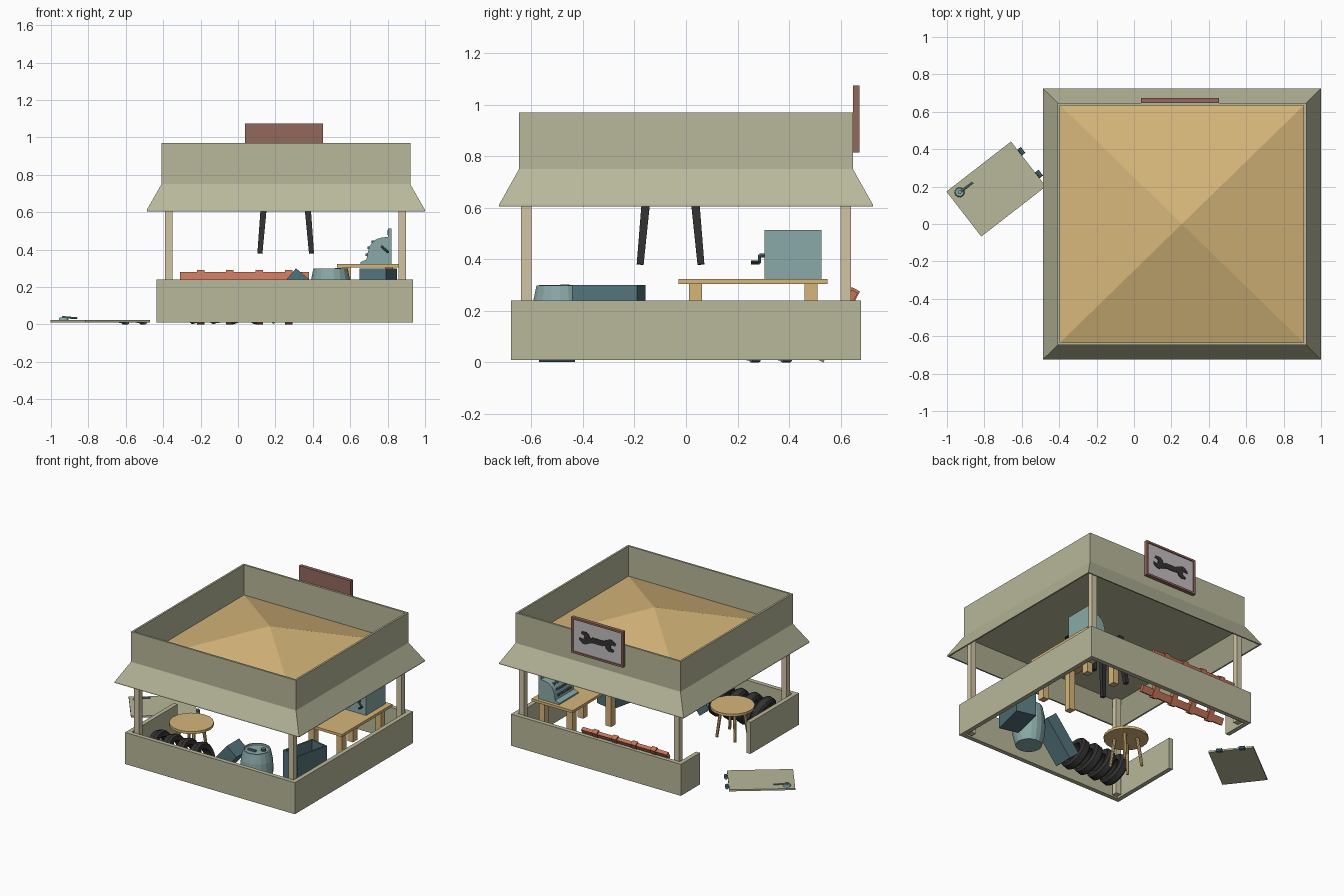
import bpy, bmesh, math
from mathutils import Vector, Matrix

if "Cube" in bpy.data.objects:
    bpy.data.objects.remove(bpy.data.objects["Cube"])


def mat(name, r, g, b):
    m = bpy.data.materials.new(name)
    lin = [((c / 255 + 0.055) / 1.055) ** 2.4 for c in (r, g, b)]
    m.diffuse_color = (*lin, 1)
    m.use_nodes = True
    m.node_tree.nodes["Principled BSDF"].inputs["Base Color"].default_value = m.diffuse_color
    return m


WALL = mat("sage plaster", 184, 184, 155)
POST = mat("pale wood", 208, 197, 165)
WOOD = mat("tan wood", 214, 182, 122)
RUST = mat("terracotta", 198, 116, 88)
TEAL = mat("light teal metal", 138, 170, 168)
DARK = mat("dark teal metal", 82, 115, 122)
BLACK = mat("black rubber", 50, 50, 51)
BROWN = mat("brown frame", 146, 105, 92)
GREY = mat("light grey", 196, 190, 192)


def finish(name, bm, m, matrix=None, smooth=False):
    if matrix:
        bm.transform(matrix)
    bmesh.ops.recalc_face_normals(bm, faces=bm.faces)
    me = bpy.data.meshes.new(name)
    bm.to_mesh(me)
    bm.free()
    me.materials.append(m)
    ob = bpy.data.objects.new(name, me)
    bpy.context.collection.objects.link(ob)
    if smooth:
        bpy.ops.object.select_all(action='DESELECT')
        ob.select_set(True)
        bpy.context.view_layer.objects.active = ob
        bpy.ops.object.shade_smooth_by_angle(angle=math.radians(40))
    return ob


def box(name, lo, hi, m, matrix=None):
    bm = bmesh.new()
    bmesh.ops.create_cube(bm, size=1)
    lo, hi = Vector(lo), Vector(hi)
    bm.transform(Matrix.Translation((lo + hi) / 2) @ Matrix.Diagonal((*(hi - lo), 1)))
    return finish(name, bm, m, matrix)


def rod(name, a, b, r1, r2, m, n=8, matrix=None):
    """Tapered cylinder from a to b."""
    a, b = Vector(a), Vector(b)
    bm = bmesh.new()
    bmesh.ops.create_cone(bm, cap_ends=True, segments=n, radius1=r1, radius2=r2, depth=(b - a).length)
    if n == 4:
        bm.transform(Matrix.Rotation(math.pi / 4, 4, 'Z'))
        rot = Vector((0, 0, 1)).rotation_difference(b - a).to_matrix().to_4x4()
    else:
        rot = (b - a).to_track_quat('Z', 'Y').to_matrix().to_4x4()
    bm.transform(Matrix.Translation((a + b) / 2) @ rot)
    return finish(name, bm, m, matrix)


def rings(name, loops, m, matrix=None, closed=False, smooth=False):
    """Bridge successive point loops into one surface, capped unless closed."""
    bm = bmesh.new()
    vs = [[bm.verts.new(p) for p in lp] for lp in loops]
    n = len(vs[0])
    for i in range(len(vs) if closed else len(vs) - 1):
        a, b = vs[i], vs[(i + 1) % len(vs)]
        for j in range(n):
            bm.faces.new((a[j], a[(j + 1) % n], b[(j + 1) % n], b[j]))
    if not closed:
        bm.faces.new(vs[0])
        bm.faces.new(vs[-1])
    return finish(name, bm, m, matrix, smooth)


def circle(r, z, n):
    return [(r * math.cos(2 * math.pi * i / n), r * math.sin(2 * math.pi * i / n), z) for i in range(n)]


def rect(hx, hy, z):
    return [(-hx, -hy, z), (hx, -hy, z), (hx, hy, z), (-hx, hy, z)]


T, R = Matrix.Translation, Matrix.Rotation

# Low walls with a doorway on the left
X0, X1, Y, t = -0.435, 0.935, 0.68, 0.032
box("front_wall", (X0, -Y, 0.01), (X1, -Y + t, 0.24), WALL)
box("back_wall", (X0, Y - t, 0.01), (X1, Y, 0.24), WALL)
box("right_wall", (X1 - t, -Y + t, 0.01), (X1, Y - t, 0.24), WALL)
box("left_wall_front", (X0, -Y + t, 0.01), (X0 + t, -0.12, 0.24), WALL)
box("left_wall_back", (X0, 0.46, 0.01), (X0 + t, Y - t, 0.24), WALL)

# Corner posts
for px in (-0.37, 0.877):
    for py in (-0.62, 0.62):
        box("corner_post", (px - 0.02, py - 0.02, 0.015), (px + 0.02, py + 0.02, 0.745), POST)

# Roof: flared skirt with parapet, ceiling and low pyramid
C = T((0.256, 0, 0))
rings("roof_skirt_and_parapet", [rect(0.7435, 0.725, 0.605), rect(0.7435, 0.725, 0.613),
      rect(0.665, 0.648, 0.75), rect(0.665, 0.648, 0.97), rect(0.651, 0.634, 0.97),
      rect(0.651, 0.634, 0.745), rect(0.732, 0.714, 0.605)], WALL, C, closed=True)
box("ceiling", (-0.652, -0.635, 0.738), (0.652, 0.635, 0.75), WALL, C)
bm = bmesh.new()
base = [bm.verts.new(p) for p in rect(0.651, 0.634, 0.751)]
tip = bm.verts.new((0, 0, 0.94))
bm.faces.new(base)
for i in range(4):
    bm.faces.new((base[i], base[(i + 1) % 4], tip))
finish("roof_pyramid", bm, WOOD, C)

# Hanging legs under the ceiling
for sx in (-1, 1):
    for sy in (-1, 1):
        rod("hanging_leg", (0.255 + sx * 0.138, -0.06 + sy * 0.118, 0.38),
            (0.255 + sx * 0.108, -0.06 + sy * 0.085, 0.74), 0.019, 0.025, BLACK, 4)

# Sign with a spanner on the back parapet
a, b, lo, hi, f = 0.038, 0.455, 0.815, 1.075, 0.014
box("sign_back", (a, 0.648, lo), (b, 0.66, hi), BROWN)
for x0, x1, z0, z1 in ((a, b, lo, lo + f), (a, b, hi - f, hi),
                       (a, a + f, lo + f, hi - f), (b - f, b, lo + f, hi - f)):
    box("sign_frame", (x0, 0.66, z0), (x1, 0.674, z1), BROWN)
box("sign_panel", (a + f, 0.66, lo + f), (b - f, 0.666, hi - f), GREY)
up = [(0.04, 0.02), (0.066, 0.024), (0.08, 0.04), (0.105, 0.047), (0.138, 0.035), (0.142, 0.018), (0.11, 0.014)]
head = [(x, -y) for x, y in up] + up[::-1]
ca, sa = math.cos(0.3), math.sin(0.3)
head = [p if abs(p[0] - 0.04) < 1e-6 else
        (0.1 + (p[0] - 0.1) * ca - p[1] * sa, (p[0] - 0.1) * sa + p[1] * ca) for p in head]
outline = head + [(-x, -y) for x, y in head]
rings("sign_spanner", [[(0.2465 + x, y, 0.945 + z) for x, z in outline] for y in (0.665, 0.67)], BLACK)

# Ladder lying on its side against the back wall
L = T((0.035, 0.588, 0.146)) @ R(-math.radians(27.4), 4, 'X')
for z in (-0.122, 0.122):
    box("ladder_rail", (-0.345, -0.013, z - 0.024), (0.345, 0.013, z + 0.024), RUST, L)
for x in (-0.235, -0.078, 0.079, 0.236):
    box("ladder_rung", (x - 0.02, -0.018, -0.155), (x + 0.02, 0.018, 0.155), RUST, L)

# Tyres leaning in a row along the front wall
for i in range(4):
    M = T((-0.26 + 0.11 * i, -0.515, 0.117)) @ R(math.radians(-18), 4, 'Y') @ R(math.pi / 2, 4, 'Y')
    prof = [(0.07, -0.028), (0.1, -0.034), (0.115, -0.02), (0.115, 0.02), (0.1, 0.034), (0.07, 0.028)]
    rings("tyre", [circle(r, z, 20) for r, z in prof], BLACK, M, closed=True, smooth=True)

# Round table
S = T((-0.173, -0.288, 0))
rings("round_table_top", [circle(0.148, 0.217, 20), circle(0.148, 0.235, 20)], WOOD, S)
for i in range(4):
    c, s = math.cos(math.pi / 4 + i * math.pi / 2), math.sin(math.pi / 4 + i * math.pi / 2)
    rod("round_table_leg", (0.105 * c, 0.105 * s, 0.01), (0.075 * c, 0.075 * s, 0.22), 0.01, 0.012, WOOD, 8, S)

# Barrel with lid fittings
B = T((0.495, -0.49, 0))
rings("barrel", [circle(r, z, 18) for r, z in ((0.088, 0.012), (0.105, 0.08), (0.111, 0.155),
      (0.106, 0.23), (0.092, 0.298), (0.083, 0.298), (0.081, 0.288))], TEAL, B)
rod("barrel_cap", (0.04, 0.02, 0.285), (0.04, 0.02, 0.303), 0.018, 0.018, DARK, 10, B)
box("barrel_handle", (-0.05, -0.035, 0.286), (0.01, -0.02, 0.3), DARK, B)

# Leaning metal box
J = T((0.31, 0, 0.30)) @ R(math.radians(40), 4, 'Y')
box("leaning_box", (0, -0.57, -0.305), (0.1, -0.43, 0), DARK, J)

# Open crate
K = T((0.75, -0.30, 0)) @ R(math.radians(-13), 4, 'Z')
rings("open_crate", [rect(0.072, 0.129, 0.012), rect(0.072, 0.129, 0.30),
      rect(0.06, 0.117, 0.30), rect(0.06, 0.117, 0.16)], DARK, K)

# Workbench
box("bench_top", (0.53, -0.03, 0.304), (0.86, 0.55, 0.323), WOOD)
for x in (0.56, 0.785):
    for y in (0.012, 0.46):
        box("bench_leg", (x, y, 0.01), (x + 0.045, y + 0.05, 0.304), WOOD)

# Till with keys and a crank
prof = [(0.655, 0.323), (0.655, 0.333), (0.687, 0.347), (0.694, 0.385), (0.702, 0.415), (0.718, 0.44),
        (0.742, 0.457), (0.77, 0.465), (0.803, 0.468), (0.803, 0.513), (0.82, 0.513), (0.82, 0.323)]
rings("till_body", [[(x, y, z) for x, z in prof] for y in (0.305, 0.525)], TEAL)
for x, z in ((0.693, 0.372), (0.703, 0.41), (0.725, 0.442)):
    for k in range(5):
        y = 0.345 + k * 0.033
        box("till_key", (x - 0.01, y, z - 0.006), (x + 0.01, y + 0.018, z + 0.008), DARK)
box("till_display", (0.799, 0.33, 0.478), (0.804, 0.50, 0.505), BLACK)
crank = [(0.77, 0.31, 0.415), (0.77, 0.285, 0.415), (0.8, 0.285, 0.388), (0.8, 0.252, 0.388)]
for i, r in enumerate((0.008, 0.006, 0.008)):
    rod("till_crank", crank[i], crank[i + 1], r, r, BLACK if i == 2 else DARK, 8)

# Fallen door with hinges and handle
D = T((-0.737, 0.187, 0)) @ R(math.radians(37.8), 4, 'Z')
box("fallen_door", (-0.2185, -0.152, 0.011), (0.2185, 0.152, 0.023), WALL, D)
for v in (-0.077, 0.077):
    rod("door_hinge", (0.23, v - 0.02, 0.012), (0.23, v + 0.02, 0.012), 0.012, 0.012, DARK, 8, D)
    box("door_hinge_plate", (0.2, v - 0.018, 0.008), (0.23, v + 0.018, 0.0115), DARK, D)
rod("door_handle_rose", (-0.165, 0.106, 0.023), (-0.165, 0.106, 0.036), 0.027, 0.022, TEAL, 12, D)
rod("door_handle_stem", (-0.165, 0.106, 0.03), (-0.165, 0.106, 0.045), 0.01, 0.01, TEAL, 8, D)
rod("door_handle_lever", (-0.168, 0.106, 0.038), (-0.077, 0.104, 0.034), 0.006, 0.005, TEAL, 8, D)
